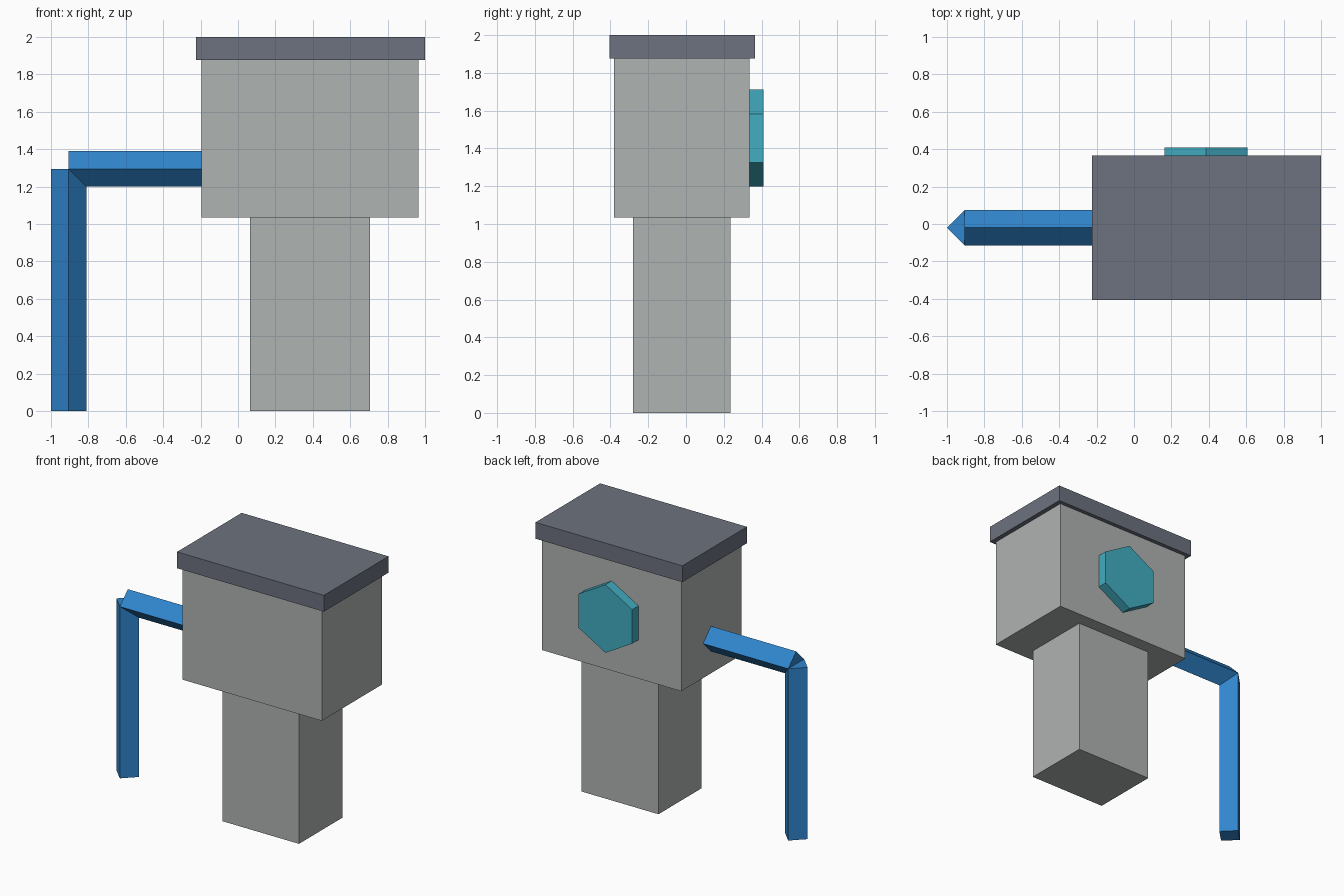
import bpy, bmesh, math
from mathutils import Matrix

if "Cube" in bpy.data.objects:
    bpy.data.objects.remove(bpy.data.objects["Cube"])


def material(name, rgb):
    def lin(c):
        c /= 255
        return c / 12.92 if c <= 0.04045 else ((c + 0.055) / 1.055) ** 2.4
    m = bpy.data.materials.new(name)
    m.diffuse_color = (*[lin(c) for c in rgb], 1)
    m.use_nodes = True
    m.node_tree.nodes["Principled BSDF"].inputs["Base Color"].default_value = m.diffuse_color
    return m


light_grey = material("light grey", (175, 179, 178))
slate = material("slate grey", (108, 114, 126))
blue = material("blue", (48, 134, 206))
teal = material("teal", (66, 173, 194))


def finish(name, bm, mat):
    bmesh.ops.recalc_face_normals(bm, faces=bm.faces)
    mesh = bpy.data.meshes.new(name)
    bm.to_mesh(mesh)
    bm.free()
    mesh.materials.append(mat)
    obj = bpy.data.objects.new(name, mesh)
    bpy.context.collection.objects.link(obj)
    return obj


def box(name, x, y, z, mat):
    bm = bmesh.new()
    centre = [(a + b) / 2 for a, b in (x, y, z)]
    size = [b - a for a, b in (x, y, z)]
    bmesh.ops.create_cube(bm, size=1,
                          matrix=Matrix.Translation(centre) @ Matrix.Diagonal((*size, 1)))
    finish(name, bm, mat)


def prism(name, sides, radius, length, centre, axis, mat):
    """Prism along an axis, with a corner pointing up or sideways."""
    turn = {"X": Matrix.Rotation(math.pi / 2, 4, "Y"),
            "Y": Matrix.Rotation(math.pi / 2, 4, "X"),
            "Z": Matrix()}[axis]
    bm = bmesh.new()
    bmesh.ops.create_circle(bm, cap_ends=True, segments=sides, radius=radius,
                            matrix=Matrix.Translation((0, 0, -length / 2)))
    top = bmesh.ops.extrude_face_region(bm, geom=bm.faces[:])
    bmesh.ops.translate(bm, vec=(0, 0, length),
                        verts=[v for v in top["geom"] if isinstance(v, bmesh.types.BMVert)])
    bmesh.ops.transform(bm, matrix=Matrix.Translation(centre) @ turn, verts=bm.verts)
    finish(name, bm, mat)


# Post, housing and lid
box("post", (0.065, 0.705), (-0.28, 0.235), (0, 1.035), light_grey)
box("housing", (-0.195, 0.965), (-0.38, 0.335), (1.035, 1.88), light_grey)
box("lid", (-0.225, 1.0), (-0.405, 0.365), (1.877, 2.0), slate)

# Four-sided pipe: level run into the housing, then the drop to the ground
prism("level_pipe", 4, 0.095, 0.72, (-0.545, -0.02, 1.295), "X", blue)
prism("down_pipe", 4, 0.095, 1.295, (-0.905, -0.02, 0.6475), "Z", blue)

# Six-sided cover on the back of the housing (create_circle starts with a corner on its own Y)
prism("back_cover", 6, 0.257, 0.08, (0.385, 0.37, 1.455), "Y", teal)
